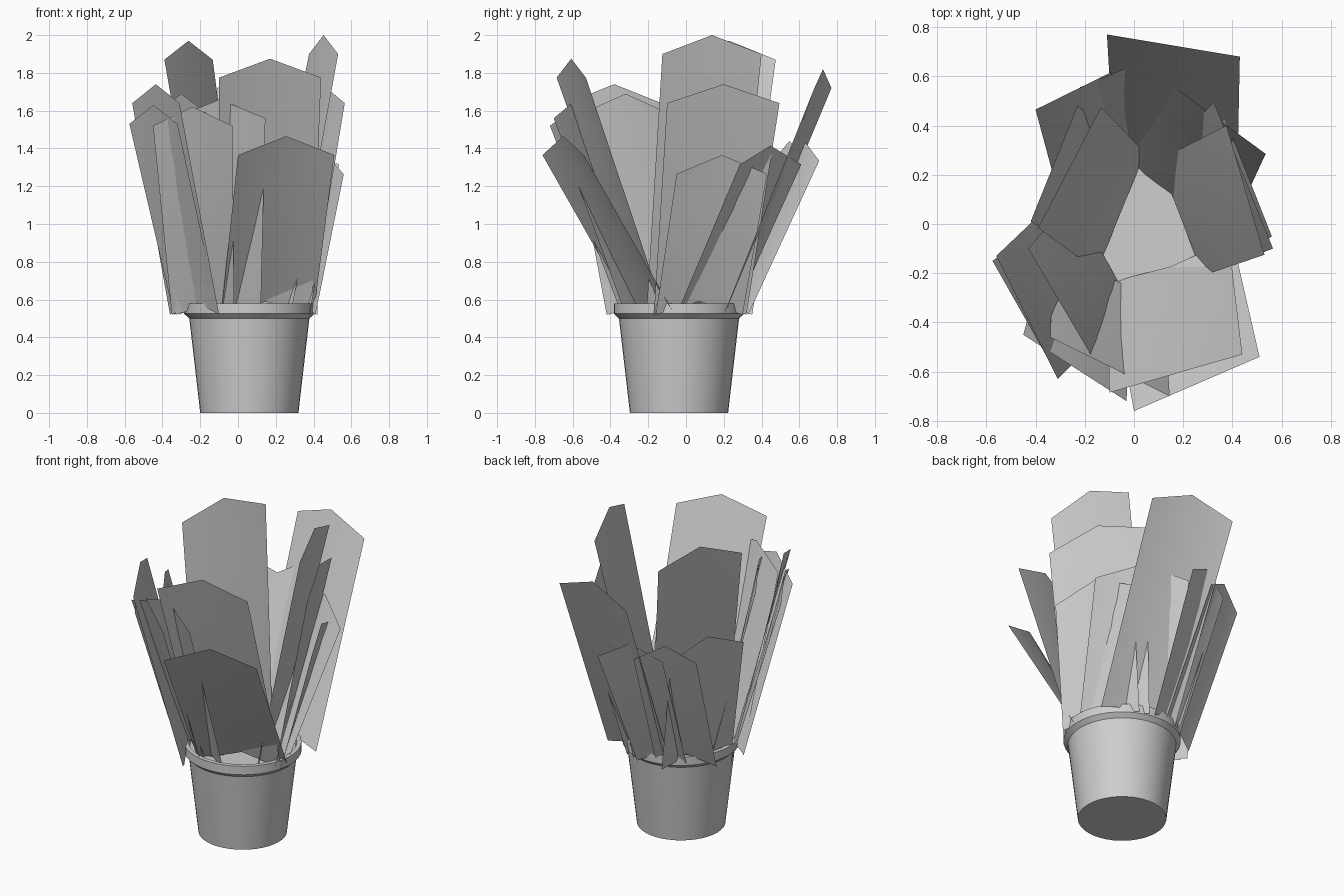
import bpy, bmesh, math
from mathutils import Vector

if "Cube" in bpy.data.objects:
    bpy.data.objects.remove(bpy.data.objects["Cube"])

grey = bpy.data.materials.new("light_grey")
grey.diffuse_color = (0.62, 0.62, 0.62, 1)
grey.use_nodes = True
grey.node_tree.nodes["Principled BSDF"].inputs["Base Color"].default_value = grey.diffuse_color

CENTRE = Vector((0.06, -0.037, 0))


def finish(bm, name, angle):
    me = bpy.data.meshes.new(name)
    bm.to_mesh(me)
    bm.free()
    me.materials.append(grey)
    ob = bpy.data.objects.new(name, me)
    bpy.context.collection.objects.link(ob)
    bpy.ops.object.select_all(action='DESELECT')
    ob.select_set(True)
    bpy.context.view_layer.objects.active = ob
    bpy.ops.object.shade_smooth_by_angle(angle=math.radians(angle))
    return ob


def lathe(name, profile, sides=40):
    """Spin (radius, height) points and cap both ends with a disc."""
    bm = bmesh.new()
    rings = []
    for r, z in profile:
        rings.append([bm.verts.new(CENTRE + Vector((r * math.cos(2 * math.pi * i / sides),
                                                    r * math.sin(2 * math.pi * i / sides), z)))
                      for i in range(sides)])
    for a, b in zip(rings, rings[1:]):
        for i in range(sides):
            j = (i + 1) % sides
            bm.faces.new((a[i], a[j], b[j], b[i]))
    bm.faces.new(rings[0][::-1])
    bm.faces.new(rings[-1])
    return finish(bm, name, 30)


# Tapered pot with a flared rim, filled with soil just below the lip
lathe("pot", [(0.26, 0), (0.318, 0.50), (0.34, 0.52), (0.345, 0.525), (0.345, 0.58),
              (0.318, 0.58), (0.312, 0.545)])


def leaf(name, s1, s2, zs, b1, b2, rise=0.1):
    """Broad blade: shoulders s1, s2 at height zs, pointed tip, base b1-b2 with a notch."""
    s1, s2 = Vector((*s1, zs)), Vector((*s2, zs))
    b1, b2 = Vector((*b1, 0.52)), Vector((*b2, 0.52))
    out = ((s1 + s2) - (b1 + b2)) / 2
    out.z = 0
    out.normalize()
    bm = bmesh.new()
    rows = []
    n = 4
    for k in range(n + 1):
        t = k / n
        l, r = b1.lerp(s1, t), b2.lerp(s2, t)
        m = (l + r) / 2 + Vector((0, 0, 0.07 + (rise - 0.07) * t))
        m += out * 0.012 * math.sin(math.pi * t)      # gently cupped midrib
        rows.append([bm.verts.new(p) for p in (l, m, r)])
    for a, b in zip(rows, rows[1:]):
        for i in range(2):
            bm.faces.new((a[i], a[i + 1], b[i + 1], b[i]))
    finish(bm, name, 60)


# Leaves: shoulders, shoulder height, base corners
groups = {
    "front_leaf": [
        ((-.10, -.685), (.44, -.53), 1.775, (-.11, -.24), (.39, -.11)),
        ((.00, -.76), (.51, -.54), 1.365, (-.09, -.28), (.40, -.06)),
        ((-.34, -.46), (.145, -.70), 1.56, (-.33, -.11), (.12, -.32)),
        ((-.45, -.45), (-.03, -.72), 1.52, (-.35, -.09), (-.02, -.34)),
    ],
    "left_leaf": [
        ((-.56, -.13), (-.31, -.63), 1.64, (-.36, .06), (-.10, -.42)),
        ((-.575, -.15), (-.32, -.60), 1.53, (-.34, .02), (-.10, -.41)),
        ((-.43, -.10), (-.17, -.54), 1.59, (-.25, .11), (-.03, -.30)),
        ((-.42, .01), (-.23, .48), 1.31, (-.27, -.08), (-.07, .35)),
    ],
    "back_leaf": [
        ((-.39, -.016), (-.134, .475), 1.87, (-.15, -.19), (.045, .29)),
        ((-.11, .77), (.43, .68), 1.72, (-.08, .27), (.42, .20)),
        ((-.40, .465), (-.065, .63), 1.34, (-.31, .13), (.01, .29)),
        ((-.22, .555), (.14, .705), 1.335, (-.16, .22), (.12, .33)),
    ],
    "right_leaf": [
        ((.376, .40), (.53, -.125), 1.90, (.10, .26), (.28, -.21)),
        ((.325, .495), (.565, -.10), 1.64, (.15, .32), (.38, -.17)),
        ((.37, .43), (.56, -.05), 1.265, (.21, .30), (.41, -.16)),
        ((.09, .61), (.535, .285), 1.315, (-.02, .25), (.38, -.05)),
    ],
}
for name, leaves in groups.items():
    for i, spec in enumerate(leaves, 1):
        leaf(f"{name}_{i}", *spec)
